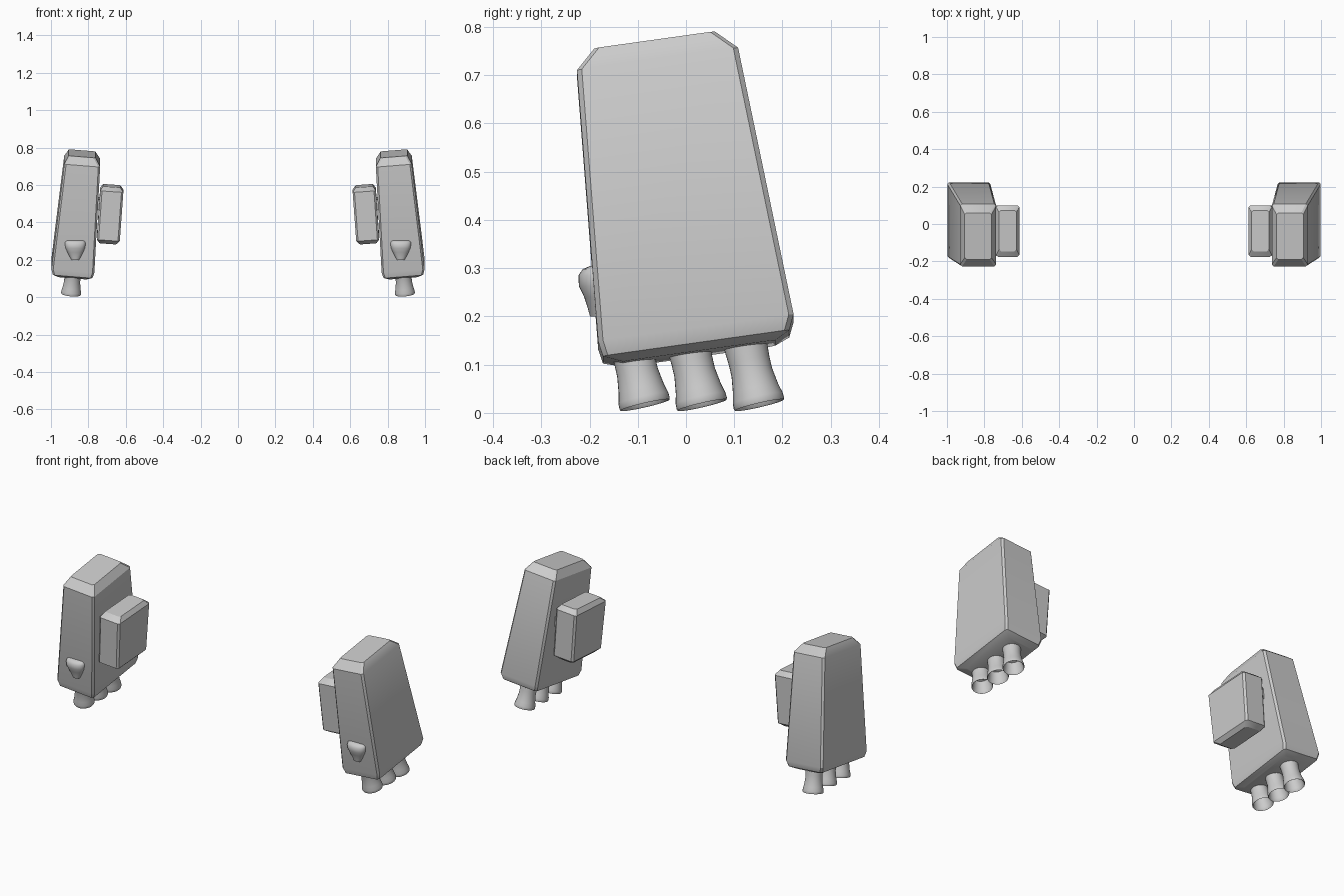
import bpy, bmesh, math
from mathutils import Vector, Matrix

if "Cube" in bpy.data.objects:
    bpy.data.objects.remove(bpy.data.objects["Cube"], do_unlink=True)

grey = bpy.data.materials.new("light_grey")
grey.use_nodes = True
colour = (0.6, 0.6, 0.6, 1)
grey.diffuse_color = colour
grey.node_tree.nodes["Principled BSDF"].inputs["Base Color"].default_value = colour


def loft(name, rings, cap=True, angle=30):
    """Skin a stack of equal-length rings and mirror it to the other side."""
    bm = bmesh.new()
    loops = [[bm.verts.new(p) for p in ring] for ring in rings]
    n = len(loops[0])
    for a, b in zip(loops, loops[1:]):
        for i in range(n):
            j = (i + 1) % n
            bm.faces.new((a[i], a[j], b[j], b[i]))
    if cap:
        bm.faces.new(loops[0][::-1])
        bm.faces.new(loops[-1])
    bmesh.ops.recalc_face_normals(bm, faces=bm.faces)
    mesh = bpy.data.meshes.new(name)
    bm.to_mesh(mesh)
    bm.free()
    mesh.materials.append(grey)
    obj = bpy.data.objects.new(name, mesh)
    bpy.context.collection.objects.link(obj)
    bpy.ops.object.select_all(action='DESELECT')
    obj.select_set(True)
    bpy.context.view_layer.objects.active = obj
    bpy.ops.object.shade_smooth_by_angle(angle=math.radians(angle))
    obj.modifiers.new("mirror", 'MIRROR').use_mirror_merge = False
    return obj


def slab_ring(z, x0, x1, y0, y1, c, slope_x, slope_y):
    """Chamfered rectangle lying on a tilted plane."""
    pts = [(x0 + c, y0), (x1 - c, y0), (x1, y0 + c), (x1, y1 - c),
           (x1 - c, y1), (x0 + c, y1), (x0, y1 - c), (x0, y0 + c)]
    xm = (x0 + x1) / 2
    return [(x, y, z + slope_x * (x - xm) + slope_y * y) for x, y in pts]


# Main tapered housing
housing = [(.119, .805, .962, -.13, .185), (.134, .778, .99, -.172, .214),
           (.165, .768, .998, -.182, .223), (.735, .737, .929, -.226, .108),
           (.777, .762, .905, -.19, .06)]
loft("pod_housing", [slab_ring(*r, .010, .08, .14) for r in housing])

# Smaller box on the inner side
box = [(.293, .652, .74, -.13, .075), (.313, .632, .755, -.16, .1),
       (.575, .613, .737, -.176, .1), (.598, .629, .722, -.146, .073)]
loft("inner_box", [slab_ring(*r, .010, .07, .06) for r in box])

# Bracket joining box and housing
loft("bracket", [slab_ring(z, .715, .775, -.13, .09, .006, 0, .06)
                 for z in (.475, .53)])

# Flared hollow nozzles along the underside
profile = [(.046, .14), (.043, .095), (.043, .07), (.048, .035), (.053, .015),
           (.0535, .004), (.052, 0), (.049, .002), (.046, .02), (.038, .07),
           (.001, .075)]
axis = Vector((-.09, -.23, 1)).normalized()
turn = axis.to_track_quat('Z', 'Y').to_matrix().to_4x4()
for k, place in enumerate(("front", "middle", "rear")):
    frame = Matrix.Translation((.893, -.085 + .1185 * k, .016)) @ turn
    rings = [[frame @ Vector((r * math.cos(t), r * math.sin(t), h))
              for t in (math.tau * i / 32 for i in range(32))]
             for r, h in profile]
    loft(place + "_nozzle", rings, angle=50)

# Rounded scoop on the front face
scoop = [(.2, .022, -.199), (.215, .03, -.203), (.24, .043, -.211),
         (.262, .053, -.222), (.285, .057, -.223), (.298, .055, -.214),
         (.304, .05, -.2)]
rings = []
for z, half, front in scoop:
    arc = [math.pi * i / 12 for i in range(13)]
    rings.append([(.87 + half * math.cos(t),
                   -.175 + (front + .175) * math.sin(t) ** .6 if 0 < t < 3.14 else -.175, z)
                  for t in arc])
loft("front_scoop", rings, angle=40)
